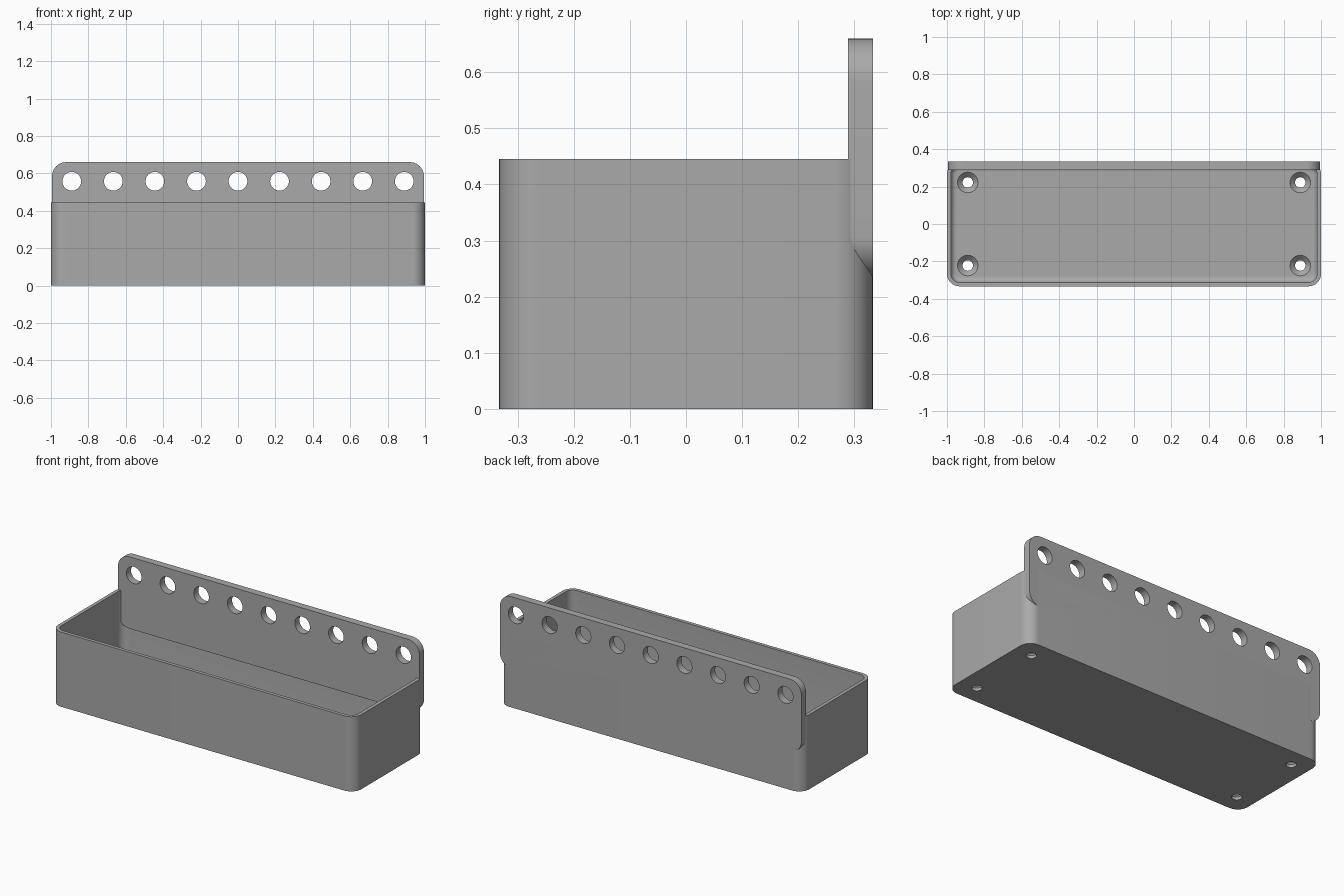
import bpy, bmesh
from math import sin, cos, pi, radians
from mathutils import Vector

if "Cube" in bpy.data.objects:
    bpy.data.objects.remove(bpy.data.objects["Cube"])

# Main dimensions
HALF_X, HALF_Y, HEIGHT = 1.0, 0.333, 0.445
CORNER, WALL, FLOOR, FILLET = 0.067, 0.021, 0.044, 0.03
PLATE_X, PLATE_BOTTOM, PLATE_TOP, PLATE_FRONT = 0.994, 0.232, 0.66, 0.289

grey = bpy.data.materials.new("grey plastic")
grey.use_nodes = True
COLOUR = (0.4, 0.4, 0.4, 1)
grey.diffuse_color = COLOUR
grey.node_tree.nodes["Principled BSDF"].inputs["Base Color"].default_value = COLOUR


def rounded_rect(hx, hy, r, steps=12):
    """Outline of a rectangle with round corners, counter-clockwise."""
    points = []
    for i, (sx, sy) in enumerate([(1, 1), (-1, 1), (-1, -1), (1, -1)]):
        for k in range(steps + 1):
            a = (i + k / steps) * pi / 2
            points.append((sx * (hx - r) + r * cos(a), sy * (hy - r) + r * sin(a)))
    return points


def circle(r, n=40):
    return [(r * cos(2 * pi * k / n), r * sin(2 * pi * k / n)) for k in range(n)]


def loft(name, layers, centre=(0, 0, 0), upright=False):
    """Closed solid through (outline, level) layers, along z or along y."""
    bm = bmesh.new()
    rings = []
    for outline, level in layers:
        spots = [(u, level, v) if upright else (u, v, level) for u, v in outline]
        rings.append([bm.verts.new(Vector(p) + Vector(centre)) for p in spots])
    for low, high in zip(rings, rings[1:]):
        for i in range(len(low)):
            j = (i + 1) % len(low)
            bm.faces.new((low[i], low[j], high[j], high[i]))
    bm.faces.new(rings[0][::-1])
    bm.faces.new(rings[-1])
    bmesh.ops.recalc_face_normals(bm, faces=bm.faces)
    mesh = bpy.data.meshes.new(name)
    bm.to_mesh(mesh)
    bm.free()
    obj = bpy.data.objects.new(name, mesh)
    bpy.context.collection.objects.link(obj)
    mesh.materials.append(grey)
    return obj


def select(obj):
    bpy.ops.object.select_all(action="DESELECT")
    obj.select_set(True)
    bpy.context.view_layer.objects.active = obj


def cut(obj, cutter):
    cutter.hide_render = True
    mod = obj.modifiers.new("cut", "BOOLEAN")
    mod.operation, mod.solver, mod.object = "DIFFERENCE", "EXACT", cutter
    select(obj)
    bpy.ops.object.modifier_apply(modifier=mod.name)
    bpy.data.objects.remove(cutter)


# Open tray with rounded upright corners
outer = rounded_rect(HALF_X, HALF_Y, CORNER)
tray = loft("tray", [(outer, 0), (outer, HEIGHT)])

# Hollow, with a fillet around the floor
layers = []
for k in range(7):
    a = k / 6 * pi / 2
    inset = WALL + FILLET * (1 - sin(a))
    layers.append((rounded_rect(HALF_X - inset, HALF_Y - inset, CORNER - inset),
                   FLOOR + FILLET * (1 - cos(a))))
layers.append((layers[-1][0], HEIGHT + 0.1))
cut(tray, loft("hollow_cutter", layers))

# Countersunk screw holes in the floor
for sx in (-1, 1):
    for sy in (-1, 1):
        screw = [(circle(0.028), -0.05), (circle(0.028), FLOOR - 0.027),
                 (circle(0.055), FLOOR), (circle(0.055), FLOOR + 0.05)]
        cut(tray, loft("screw_cutter", screw, (sx * 0.889, sy * 0.222, 0)))

# Back plate with rounded corners
half_z = (PLATE_TOP - PLATE_BOTTOM) / 2
outline = rounded_rect(PLATE_X, half_z, 0.075)
plate = loft("back_plate", [(outline, PLATE_FRONT), (outline, HALF_Y)],
             (0, 0, PLATE_BOTTOM + half_z), upright=True)

# Row of nine round holes
for i in range(-4, 5):
    hole = [(circle(0.05), 0.2), (circle(0.05), 0.4)]
    cut(plate, loft("hole_cutter", hole, (i * 0.2222, 0, 0.558), upright=True))

for obj in (tray, plate):
    select(obj)
    bpy.ops.object.shade_smooth_by_angle(angle=radians(30))
